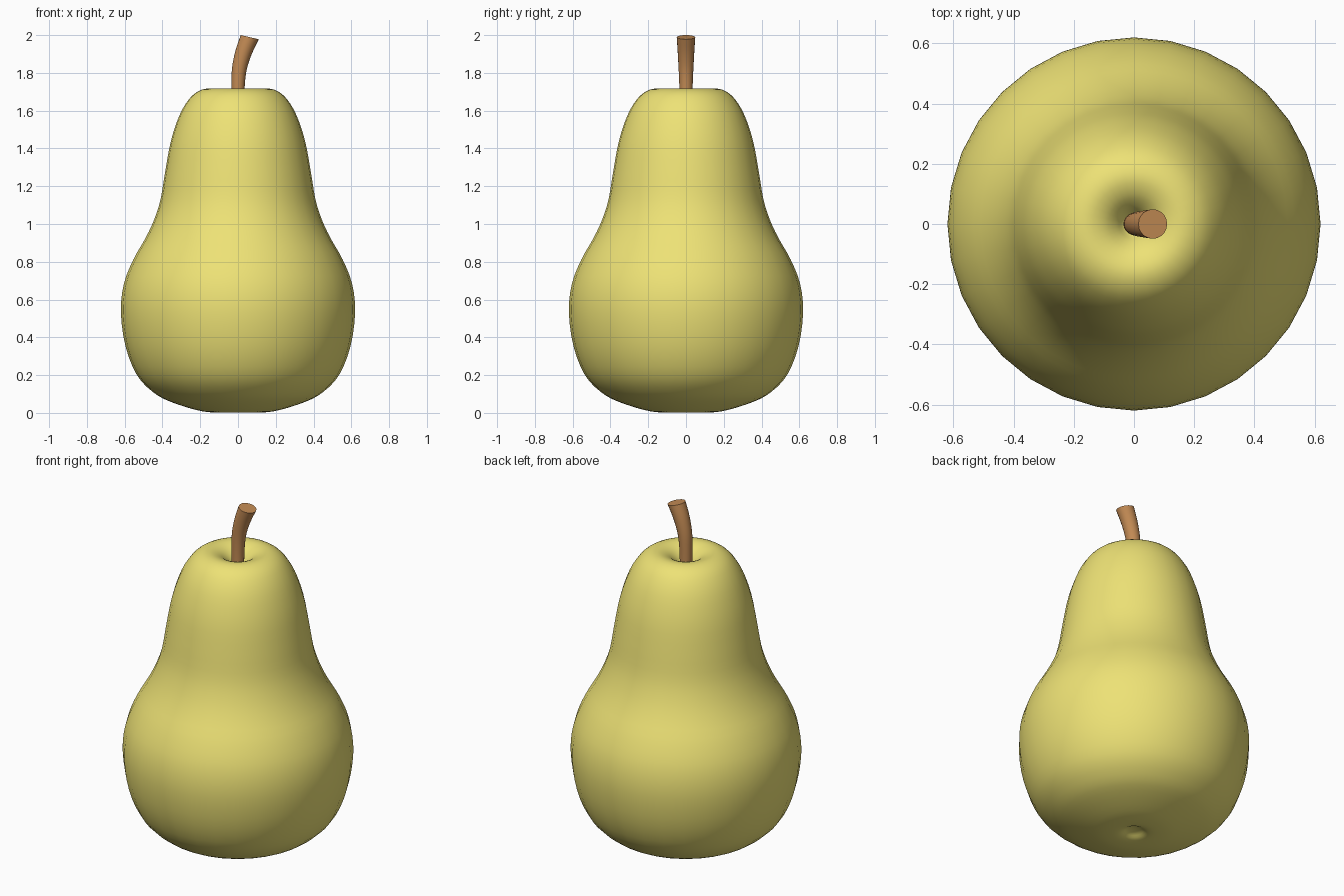
import bpy, bmesh, math

if "Cube" in bpy.data.objects:
    bpy.data.objects.remove(bpy.data.objects["Cube"])


def material(name, color):
    m = bpy.data.materials.new(name)
    m.diffuse_color = (*color, 1)
    m.use_nodes = True
    m.node_tree.nodes["Principled BSDF"].inputs["Base Color"].default_value = m.diffuse_color
    return m


def smooth_path(pts, steps):
    """Catmull-Rom interpolation through a few control points."""
    out = []
    for i in range(len(pts) - 1):
        p0, p1, p2, p3 = (pts[max(i - 1, 0)], pts[i], pts[i + 1],
                          pts[min(i + 2, len(pts) - 1)])
        for s in range(steps):
            t = s / steps
            out.append(tuple(0.5 * (2 * b + (c - a) * t
                                    + (2 * a - 5 * b + 4 * c - d) * t * t
                                    + (3 * b - a - 3 * c + d) * t ** 3)
                             for a, b, c, d in zip(p0, p1, p2, p3)))
    return out + [pts[-1]]


def stack_rings(name, rings, sides, mat, angle):
    """Skin rings given as (radius, x, z, tilt) and close both ends."""
    bm = bmesh.new()
    loops = []
    for r, x, z, tilt in rings:
        loop = []
        for k in range(sides):
            a = 2 * math.pi * k / sides
            u = r * math.cos(a)
            loop.append(bm.verts.new((x + u * math.cos(tilt), r * math.sin(a),
                                      z - u * math.sin(tilt))))
        loops.append(loop)
    for lo, hi in zip(loops, loops[1:]):
        for k in range(sides):
            n = (k + 1) % sides
            bm.faces.new((lo[k], lo[n], hi[n], hi[k]))
    bm.faces.new(loops[0][::-1])
    bm.faces.new(loops[-1])
    bmesh.ops.recalc_face_normals(bm, faces=bm.faces)
    me = bpy.data.meshes.new(name)
    bm.to_mesh(me)
    bm.free()
    ob = bpy.data.objects.new(name, me)
    bpy.context.collection.objects.link(ob)
    me.materials.append(mat)
    bpy.ops.object.select_all(action='DESELECT')
    ob.select_set(True)
    bpy.context.view_layer.objects.active = ob
    bpy.ops.object.shade_smooth_by_angle(angle=math.radians(angle))
    return ob


# Pear body: lathed profile (radius, height), dimpled at both ends
profile = [(0.012, 0.025), (0.04, 0.02), (0.075, 0.004), (0.13, 0.002),
           (0.22, 0.015), (0.36, 0.06), (0.45, 0.11), (0.535, 0.20),
           (0.595, 0.35), (0.62, 0.53), (0.605, 0.68), (0.555, 0.81),
           (0.49, 0.925), (0.445, 1.02), (0.41, 1.13), (0.385, 1.28),
           (0.355, 1.44), (0.31, 1.575), (0.26, 1.66), (0.21, 1.703),
           (0.155, 1.717), (0.10, 1.70), (0.06, 1.665), (0.035, 1.63),
           (0.01, 1.615)]
body = [(r, 0, z, 0) for r, z in smooth_path(profile, 3)]
stack_rings("pear_body", body, 32, material("pear_skin", (0.85, 0.76, 0.18)), 60)

# Stem: widening tube bent towards +x (radius, x, z, tilt)
stem = [(0.033, 0, 1.61, 0), (0.035, 0, 1.72, 0.02), (0.039, 0.007, 1.82, 0.14),
        (0.044, 0.030, 1.91, 0.25), (0.049, 0.0625, 1.989, 0.23)]
stack_rings("stem", smooth_path(stem, 4), 20, material("stem_brown", (0.55, 0.26, 0.09)), 40)
